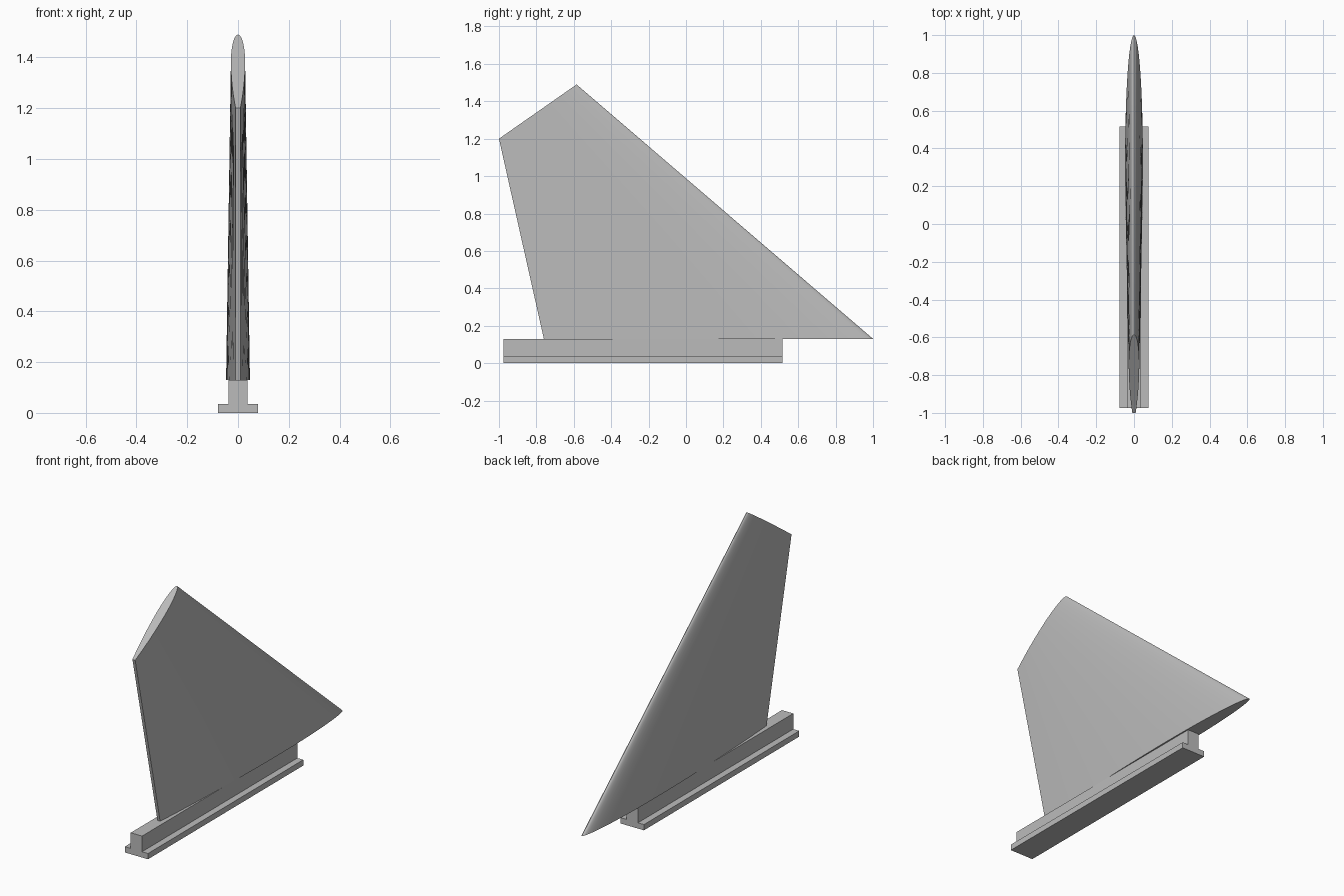
import bpy
import bmesh
import math

old = bpy.data.objects.get("Cube")
if old:
    bpy.data.objects.remove(old, do_unlink=True)

grey = bpy.data.materials.new("light grey")
grey.use_nodes = True
colour = (0.5, 0.5, 0.5, 1)
grey.diffuse_color = colour
grey.node_tree.nodes["Principled BSDF"].inputs["Base Color"].default_value = colour


def loft(name, start, end):
    """Bridge two matching closed sections and cap both ends."""
    bm = bmesh.new()
    a = [bm.verts.new(p) for p in start]
    b = [bm.verts.new(p) for p in end]
    n = len(a)
    for i in range(n):
        j = (i + 1) % n
        bm.faces.new((a[i], a[j], b[j], b[i]))
    bm.faces.new(a[::-1])
    bm.faces.new(b)
    bmesh.ops.recalc_face_normals(bm, faces=bm.faces)
    mesh = bpy.data.meshes.new(name)
    bm.to_mesh(mesh)
    bm.free()
    mesh.materials.append(grey)
    obj = bpy.data.objects.new(name, mesh)
    bpy.context.collection.objects.link(obj)
    return obj


def airfoil(lead, trail, half, blunt, peak=0.37, steps=14):
    """Section with an elliptic nose and a parabolic taper to a blunt tail."""
    stations = [peak * (1 - math.cos(math.pi / 2 * i / steps)) for i in range(steps + 1)]
    stations += [peak + (1 - peak) * i / steps for i in range(1, steps + 1)]
    side = []
    for s in stations:
        if s <= peak:
            w = half * math.sqrt(max(0, 1 - (1 - s / peak) ** 2))
        else:
            w = half - (half - blunt) * ((s - peak) / (1 - peak)) ** 2
        y = lead[0] + (trail[0] - lead[0]) * s
        z = lead[1] + (trail[1] - lead[1]) * s
        side.append((w, y, z))
    return side + [(-x, y, z) for x, y, z in side[:0:-1]]


# Swept fin, with a slanted tip
fin = loft("fin",
           airfoil((1.0, 0.13), (-0.76, 0.13), 0.047, 0.009),
           airfoil((-0.585, 1.49), (-1.0, 1.2), 0.028, 0.009))
bpy.ops.object.select_all(action="DESELECT")
fin.select_set(True)
bpy.context.view_layer.objects.active = fin
bpy.ops.object.shade_smooth_by_angle(angle=math.radians(35))

# Mounting rail with an inverted T section
half_t = [(0.078, 0), (0.078, 0.035), (0.038, 0.035), (0.038, 0.13)]
section = half_t + [(-x, z) for x, z in half_t[::-1]]
loft("mounting_rail",
     [(x, -0.975, z) for x, z in section],
     [(x, 0.515, z) for x, z in section])
